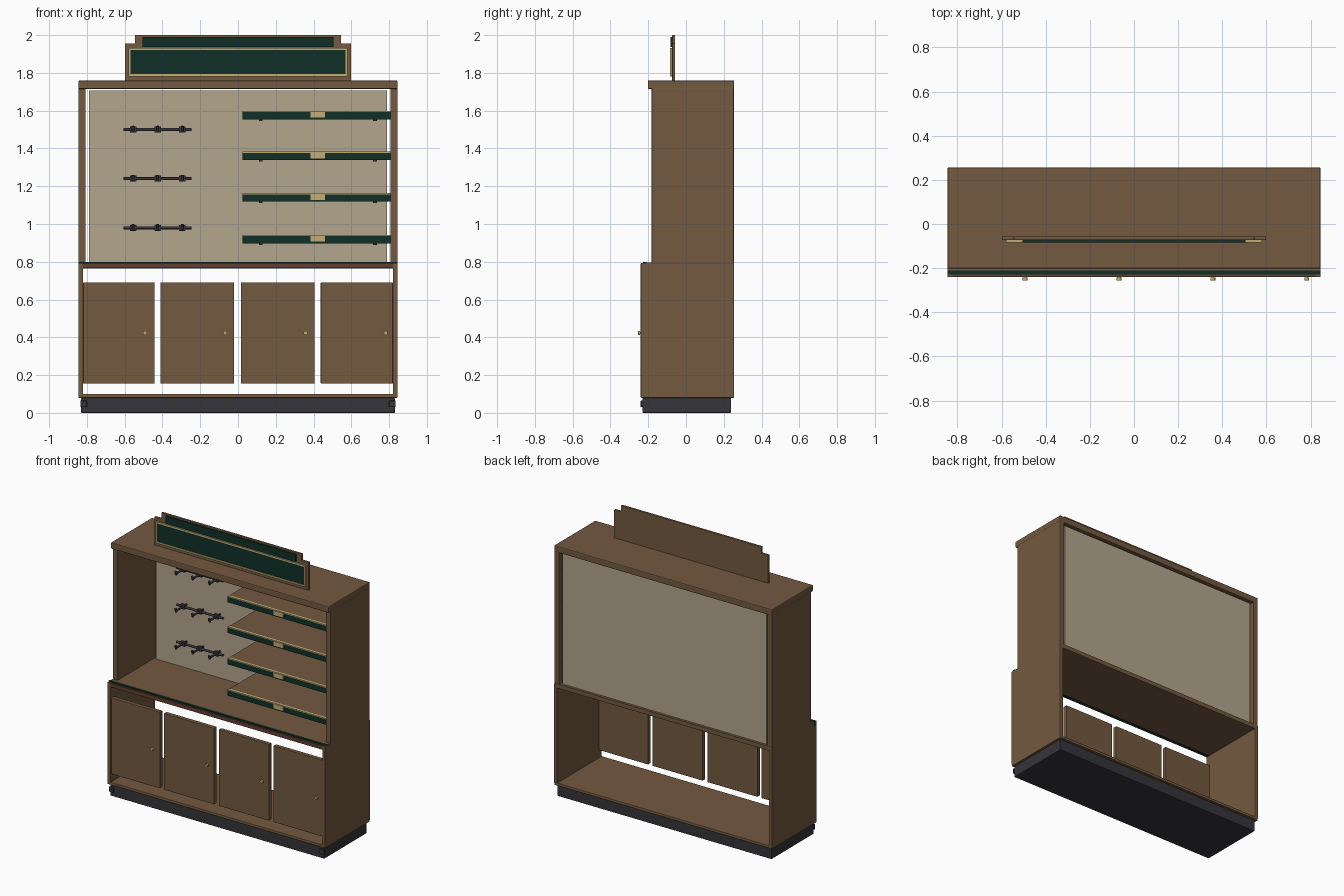
import bpy, math
from mathutils import Vector

if "Cube" in bpy.data.objects:
    bpy.data.objects.remove(bpy.data.objects["Cube"])


def mat(name, r, g, b):
    m = bpy.data.materials.new(name)
    m.diffuse_color = (r, g, b, 1)
    m.use_nodes = True
    m.node_tree.nodes["Principled BSDF"].inputs["Base Color"].default_value = m.diffuse_color
    return m


WOOD = mat("walnut wood", 0.17, 0.10, 0.05)
RED = mat("reddish wood", 0.12, 0.05, 0.03)
GREEN = mat("dark green", 0.005, 0.03, 0.02)
GOLD = mat("pale brass", 0.55, 0.42, 0.18)
BEIGE = mat("beige panel", 0.45, 0.38, 0.27)
DARK = mat("charcoal", 0.035, 0.035, 0.043)


def box(name, x, y, z, m, bevel=0.0):
    """Box from (min, max) ranges on each axis."""
    bpy.ops.mesh.primitive_cube_add(size=1)
    o = bpy.context.object
    o.name = name
    lo, hi = Vector((x[0], y[0], z[0])), Vector((x[1], y[1], z[1]))
    for v in o.data.vertices:
        v.co = Vector([(a + b) / 2 + c * (b - a) for a, b, c in zip(lo, hi, v.co)])
    o.data.materials.append(m)
    if bevel:
        b = o.modifiers.new("edge", 'BEVEL')
        b.width = bevel
        b.segments = 2
    return o


def rod(name, a, b, r, m, sides=12):
    """Cylinder between two points."""
    a, b = Vector(a), Vector(b)
    d = b - a
    bpy.ops.mesh.primitive_cylinder_add(vertices=sides, radius=r, depth=d.length, location=(a + b) / 2)
    o = bpy.context.object
    o.name = name
    o.rotation_euler = d.to_track_quat('Z', 'Y').to_euler()
    o.data.materials.append(m)
    bpy.ops.object.shade_smooth_by_angle(angle=math.radians(40))
    return o


# Plinth and base board
box("plinth", (-0.83, 0.83), (-0.23, 0.238), (0, 0.08), DARK, 0.003)
box("base_board", (-0.845, 0.845), (-0.24, 0.255), (0.08, 0.1), WOOD, 0.004)
for s in (-1, 1):
    side = "left" if s < 0 else "right"
    xs = lambda a, b: tuple(sorted((s * a, s * b)))
    box(side + "_plinth_block", xs(0.80, 0.835), (-0.24, -0.228), (0.03, 0.065), DARK, 0.003)
    # Side panels, lower and upper
    box(side + "_lower_side", xs(0.82, 0.845), (-0.24, 0.255), (0.09, 0.794), WOOD, 0.003)
    box(side + "_upper_side", xs(0.807, 0.845), (-0.182, 0.253), (0.79, 1.72), WOOD, 0.003)

# Counter with green inlay and front edge
box("counter", (-0.843, 0.843), (-0.212, 0.255), (0.765, 0.795), WOOD)
box("counter_inlay", (-0.845, 0.845), (-0.228, -0.21), (0.764, 0.799), GREEN)
box("counter_front_edge", (-0.843, 0.843), (-0.239, -0.228), (0.766, 0.793), RED)

# Top slab and back panel
box("top_slab", (-0.845, 0.845), (-0.202, 0.255), (1.715, 1.76), WOOD, 0.006)
box("back_panel", (-0.79, 0.79), (0.222, 0.237), (0.795, 1.708), BEIGE)

# Doors with knobs
for i, (x0, x1) in enumerate([(-0.82, -0.442), (-0.41, -0.02), (0.015, 0.405), (0.438, 0.82)]):
    box(f"door_{i + 1}", (x0, x1), (-0.235, -0.205), (0.155, 0.69), WOOD, 0.003)
    kx = -0.493 + i * 0.425
    rod(f"door_knob_stem_{i + 1}", (kx, -0.236, 0.423), (kx, -0.246, 0.423), 0.006, GOLD)
    rod(f"door_knob_{i + 1}", (kx, -0.243, 0.423), (kx, -0.255, 0.423), 0.011, GOLD)

# Shelves with green fascia, brass lip, label plate and brackets
for i, z in enumerate([1.598, 1.383, 1.163, 0.943]):
    n = f"_{i + 1}"
    box("shelf" + n, (0.025, 0.808), (-0.135, 0.222), (z - 0.025, z - 0.004), WOOD)
    box("shelf_fascia" + n, (0.025, 0.808), (-0.15, -0.135), (z - 0.045, z - 0.006), GREEN)
    box("shelf_lip" + n, (0.025, 0.808), (-0.152, -0.135), (z - 0.006, z), GOLD)
    box("label_plate" + n, (0.385, 0.46), (-0.156, -0.149), (z - 0.035, z - 0.004), GOLD)
    for x in (0.12, 0.725):
        box("shelf_bracket" + n, (x - 0.01, x + 0.01), (-0.11, 0.222), (z - 0.053, z - 0.025), DARK)

# Hook rails
for i, z in enumerate([1.5, 1.24, 0.98]):
    rod(f"hook_rail_{i + 1}", (-0.605, 0.185, z), (-0.245, 0.185, z), 0.008, DARK)
    for x in (-0.555, -0.425, -0.295):
        box("hook_mount", (x - 0.018, x + 0.018), (0.175, 0.196), (z - 0.016, z + 0.016), DARK, 0.003)
        rod("hook_prong", (x, 0.225, z), (x, 0.105, z), 0.007, DARK)
        rod("hook_tip", (x, 0.108, z - 0.007), (x, 0.1, z + 0.018), 0.008, DARK)

# Stepped sign board with blank green panels
box("sign_board", (-0.598, 0.598), (-0.073, -0.057), (1.758, 1.956), WOOD, 0.002)
box("sign_step", (-0.545, 0.545), (-0.073, -0.057), (1.95, 2.0), WOOD, 0.002)
box("sign_upper_panel", (-0.505, 0.505), (-0.083, -0.072), (1.937, 1.99), GREEN)
box("sign_lower_panel", (-0.57, 0.57), (-0.079, -0.072), (1.79, 1.925), GREEN)
for z in (1.782, 1.921):
    box("sign_frame_rail", (-0.58, 0.58), (-0.084, -0.072), (z, z + 0.011), GOLD)
for x in (-0.58, 0.569):
    box("sign_frame_stile", (x, x + 0.011), (-0.084, -0.072), (1.782, 1.932), GOLD)
